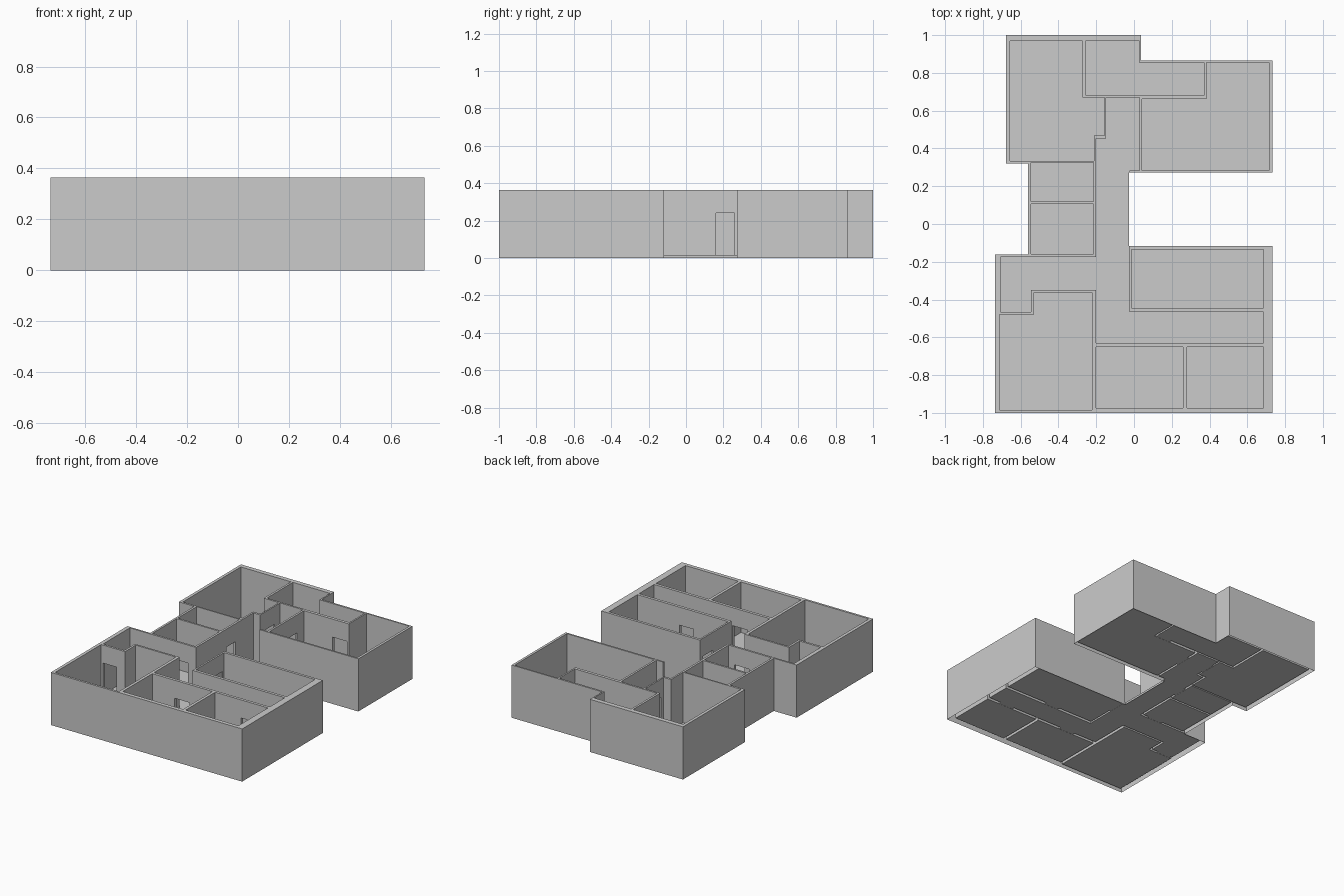
import bpy, bmesh

if "Cube" in bpy.data.objects:
    bpy.data.objects.remove(bpy.data.objects["Cube"])

HEIGHT, FLOOR, DOOR_TOP = 0.365, 0.015, 0.24


def rect(x0, x1, y0, y1):
    return [(x0, y0), (x1, y0), (x1, y1), (x0, y1)]


def prisms(name, outlines, z0, z1):
    """Extrude each flat outline from z0 to z1, all in one object."""
    bm = bmesh.new()
    for pts in outlines:
        face = bm.faces.new([bm.verts.new((x, y, z0)) for x, y in pts])
        out = bmesh.ops.extrude_face_region(bm, geom=[face])
        moved = [v for v in out["geom"] if isinstance(v, bmesh.types.BMVert)]
        bmesh.ops.translate(bm, verts=moved, vec=(0, 0, z1 - z0))
    bmesh.ops.recalc_face_normals(bm, faces=bm.faces)
    mesh = bpy.data.meshes.new(name)
    bm.to_mesh(mesh)
    bm.free()
    obj = bpy.data.objects.new(name, mesh)
    bpy.context.collection.objects.link(obj)
    return obj


# Outer footprint; the notch on the right side leaves the hallway open
footprint = [
    (-.677, 1), (.037, 1), (.037, .865), (.732, .865), (.732, .272), (-.026, .272),
    (-.026, -.117), (.732, -.117), (.732, -1), (-.735, -1), (-.735, -.162),
    (-.56, -.162), (-.56, .32), (-.677, .32)]

# Rooms
back_left_room = [
    (-.656, .968), (-.272, .968), (-.272, .671), (-.157, .671),
    (-.157, .468), (-.212, .468), (-.212, .334), (-.656, .334)]
back_closet = [
    (-.257, .968), (.028, .968), (.028, .852), (.374, .852), (.374, .684), (-.257, .684)]
back_right_room = [
    (.385, .855), (.715, .855), (.715, .284), (.042, .284), (.042, .663), (.385, .663)]
front_left_room = [
    (-.53, -.363), (-.222, -.363), (-.222, -.985), (-.713, -.985), (-.713, -.48), (-.53, -.48)]
hallway = [
    (-.147, .671), (.028, .671), (.028, .284), (-.024, .284), (-.024, -.465),
    (.685, -.465), (.685, -.63), (-.202, -.63), (-.202, -.35), (-.545, -.35),
    (-.545, -.465), (-.708, -.465), (-.708, -.174), (-.2, -.174), (-.2, .453), (-.147, .453)]
rooms = [
    back_left_room, back_closet, back_right_room, front_left_room, hallway,
    rect(-.545, -.215, .12, .325),       # small middle rooms
    rect(-.545, -.215, -.16, .107),
    rect(-.012, .685, -.445, -.135),     # long right room
    rect(-.202, .26, -.973, -.65),       # front rooms
    rect(.28, .685, -.973, -.65)]

# Doorways through the inner walls
doors = [
    rect(-.70, -.595, -.49, -.455),
    rect(-.03, .085, -.66, -.62),
    rect(.48, .59, -.66, -.62),
    rect(.26, .37, .655, .695),
    rect(.02, .05, .475, .585),
    rect(-.165, -.14, .50, .61),
    rect(-.225, -.19, .16, .26),
    rect(-.37, -.26, -.18, -.15),
    rect(-.03, -.005, -.26, -.15),
    rect(.253, .36, -.475, -.435)]

house = prisms("house_walls_and_floors", [footprint], 0, HEIGHT)
cutters = [prisms("room_cutter", rooms, FLOOR, HEIGHT + .1),
           prisms("door_cutter", doors, FLOOR + .001, DOOR_TOP)]
for cutter in cutters:
    cutter.hide_render = True
    mod = house.modifiers.new("cut", "BOOLEAN")
    mod.operation, mod.solver, mod.object = "DIFFERENCE", "EXACT", cutter

# Apply the cuts and remove the helpers
bpy.context.view_layer.update()
graph = bpy.context.evaluated_depsgraph_get()
mesh = bpy.data.meshes.new_from_object(house.evaluated_get(graph))
house.modifiers.clear()
house.data = mesh
for cutter in cutters:
    bpy.data.objects.remove(cutter)

# The walls are open underneath, the floors being thin sheets
bm = bmesh.new()
bm.from_mesh(mesh)
under = [f for f in bm.faces if all(v.co.z < .001 for v in f.verts)]
bmesh.ops.delete(bm, geom=under, context="FACES")
bm.to_mesh(mesh)
bm.free()
